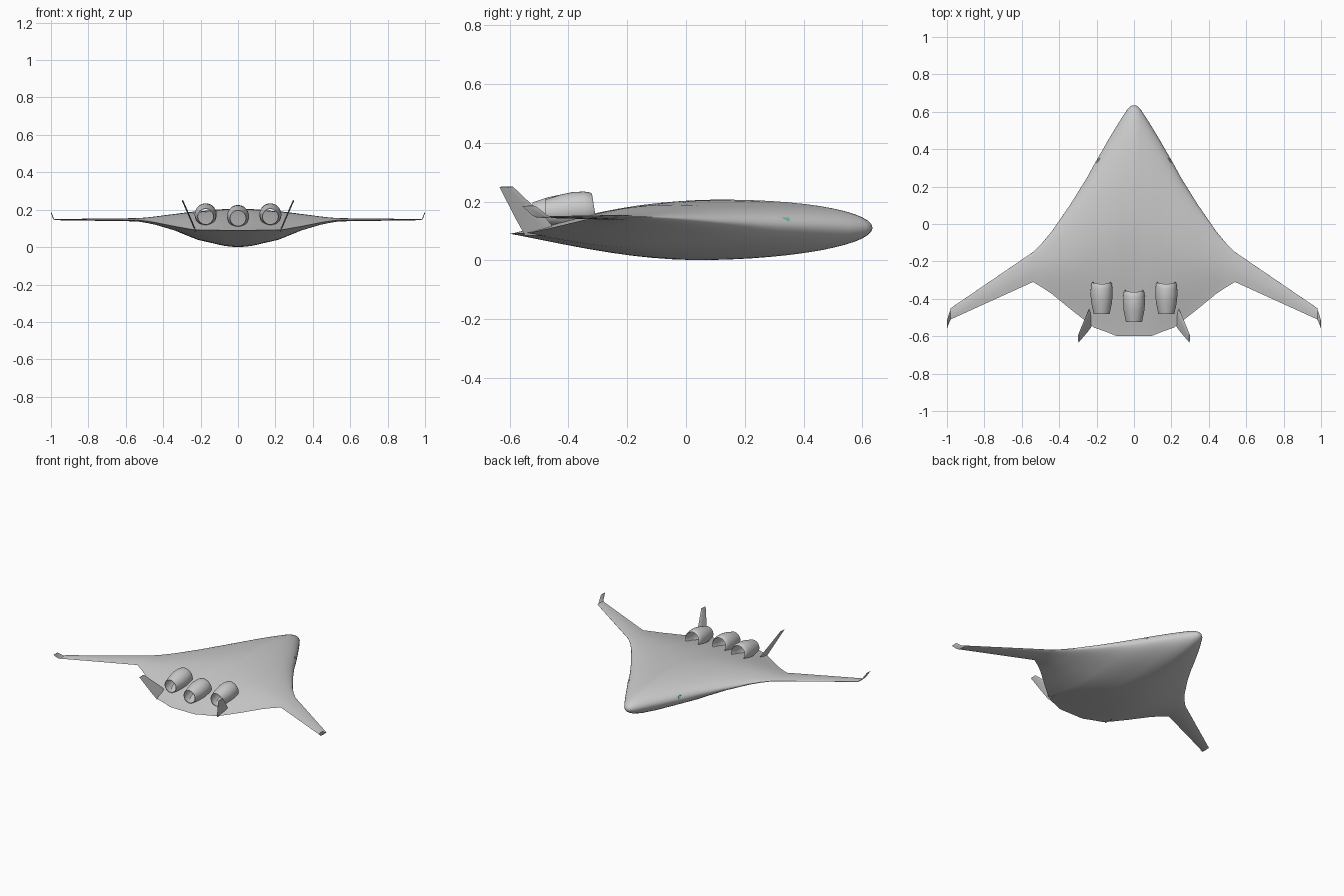
import bpy, bmesh, math
from mathutils import Vector

if "Cube" in bpy.data.objects:
    bpy.data.objects.remove(bpy.data.objects["Cube"])


def make(name, verts, faces, angle=40):
    bm = bmesh.new()
    vs = [bm.verts.new(v) for v in verts]
    for f in faces:
        bm.faces.new([vs[i] for i in f])
    bmesh.ops.recalc_face_normals(bm, faces=bm.faces)
    me = bpy.data.meshes.new(name)
    bm.to_mesh(me)
    bm.free()
    ob = bpy.data.objects.new(name, me)
    bpy.context.collection.objects.link(ob)
    bpy.ops.object.select_all(action='DESELECT')
    ob.select_set(True)
    bpy.context.view_layer.objects.active = ob
    bpy.ops.object.shade_smooth_by_angle(angle=math.radians(angle))
    return ob


def loft(name, rings, caps=True, closed=False, angle=40):
    n, m = len(rings[0]), len(rings)
    verts = [p for r in rings for p in r]
    faces = []
    for i in range(m if closed else m - 1):
        a, b = i * n, ((i + 1) % m) * n
        for j in range(n):
            k = (j + 1) % n
            faces.append((a + j, a + k, b + k, b + j))
    if caps and not closed:
        faces += [tuple(range(n)), tuple(range((m - 1) * n, m * n))]
    return make(name, verts, faces, angle)


def thickness(t):
    # blunt elliptical nose, tapering tail
    if t < 0.45:
        return math.sqrt(max(0, 1 - (1 - t / 0.45) ** 2))
    return math.cos(math.pi / 2 * (t - 0.45) / 0.55) ** 1.08 if t < 1 else 0


def section(x, yl, yt, zl, zt, top, bot, n=28):
    ts = [(1 - math.cos(math.pi * i / n)) / 2 for i in range(n + 1)]

    def pt(t, h):
        return (x, yl + (yt - yl) * t, zl + (zt - zl) * t + h * thickness(t))
    return [pt(t, top) for t in reversed(ts)] + [pt(t, -bot) for t in ts[1:-1]]


# Blended body and wings: x, nose y, tail y, nose z, tail z, height up, depth down
stations = [
    (0.0, 0.635, -0.60, 0.110, 0.090, 0.105, 0.100),
    (0.015, 0.632, -0.60, 0.110, 0.090, 0.105, 0.100),
    (0.035, 0.614, -0.60, 0.110, 0.090, 0.103, 0.099),
    (0.07, 0.56, -0.60, 0.112, 0.090, 0.101, 0.096),
    (0.095, 0.52, -0.598, 0.114, 0.090, 0.098, 0.092),
    (0.14, 0.445, -0.58, 0.117, 0.091, 0.092, 0.083),
    (0.215, 0.315, -0.553, 0.122, 0.092, 0.081, 0.069),
    (0.25, 0.25, -0.525, 0.125, 0.095, 0.076, 0.058),
    (0.34, 0.105, -0.455, 0.133, 0.111, 0.053, 0.033),
    (0.44, -0.04, -0.373, 0.143, 0.131, 0.026, 0.018),
    (0.49, -0.1, -0.34, 0.146, 0.139, 0.015, 0.013),
    (0.54, -0.15, -0.31, 0.148, 0.145, 0.008, 0.009),
    (0.98, -0.45, -0.51, 0.147, 0.147, 0.003, 0.003),
]
mirrored = [(-s[0],) + s[1:] for s in reversed(stations[1:])]
body = loft("blended_wing_body", [section(*s) for s in mirrored + stations], angle=50)


def nacelle(name, x, y, zc):
    # hollow tube: (distance aft, radius, axis drop), outer skin then inner skin
    prof = [(0, 0.049, 0), (0.006, 0.054, 0), (0.03, 0.058, 0.001), (0.07, 0.059, 0.004),
            (0.11, 0.055, 0.008), (0.168, 0.043, 0.014), (0.168, 0.040, 0.014),
            (0.11, 0.050, 0.008), (0.05, 0.049, 0.003), (0.01, 0.046, 0)]
    rings = []
    for d, r, drop in prof:
        ring = []
        for i in range(32):
            a = 2 * math.pi * i / 32
            scarf = 0.008 * math.sin(a) * (1 - d / 0.168)
            ring.append((x + r * math.cos(a), y - d - scarf, zc - drop + r * math.sin(a)))
        rings.append(ring)
    loft(name, rings, closed=True)


# Three engines on the rear deck
nacelle("centre_engine", 0, -0.355, 0.168)
nacelle("right_engine", 0.173, -0.312, 0.177)
nacelle("left_engine", -0.173, -0.312, 0.177)


def blade(name, side, secs, thick):
    # thin lens-shaped surface: x, z, leading y, trailing y per section
    d = Vector((secs[-1][0] - secs[0][0], 0, secs[-1][1] - secs[0][1])).normalized()
    nx, nz = d.z, -d.x
    rings = []
    for x, z, yl, yt in secs:
        ring = []
        for t, h in ((0, 0), (0.15, 0.8), (0.4, 1), (1, 0), (0.4, -1), (0.15, -0.8)):
            o = h * thick / 2
            ring.append((side * (x + nx * o), yl + (yt - yl) * t, z + nz * o))
        rings.append(ring)
    loft(name, rings)


glass = bpy.data.materials.new("window_teal")
glass.diffuse_color = (0.2, 0.5, 0.47, 1)
glass.use_nodes = True
glass.node_tree.nodes["Principled BSDF"].inputs["Base Color"].default_value = glass.diffuse_color

for side, label in ((1, "right"), (-1, "left")):
    # Canted tail fins and swept winglets
    blade(label + "_tail_fin", side,
          [(0.226, 0.085, -0.43, -0.548), (0.25, 0.142, -0.475, -0.58),
           (0.297, 0.25, -0.588, -0.635)], 0.008)
    blade(label + "_winglet", side,
          [(0.979, 0.146, -0.45, -0.51), (0.987, 0.153, -0.472, -0.524),
           (0.999, 0.185, -0.512, -0.557)], 0.004)
    # Small triangular cockpit window set on the skin
    outer, inner = [], []
    for y, z in ((0.326, 0.145), (0.352, 0.146), (0.352, 0.130)):
        hit, loc, nor, idx = body.ray_cast(Vector((side * 1.5, y, z)), Vector((-side, 0, 0)))
        x = loc.x if hit else side * 0.195
        outer.append((x + side * 0.003, y, z))
        inner.append((x - side * 0.01, y, z))
    win = loft(label + "_window", [outer, inner])
    win.data.materials.append(glass)
